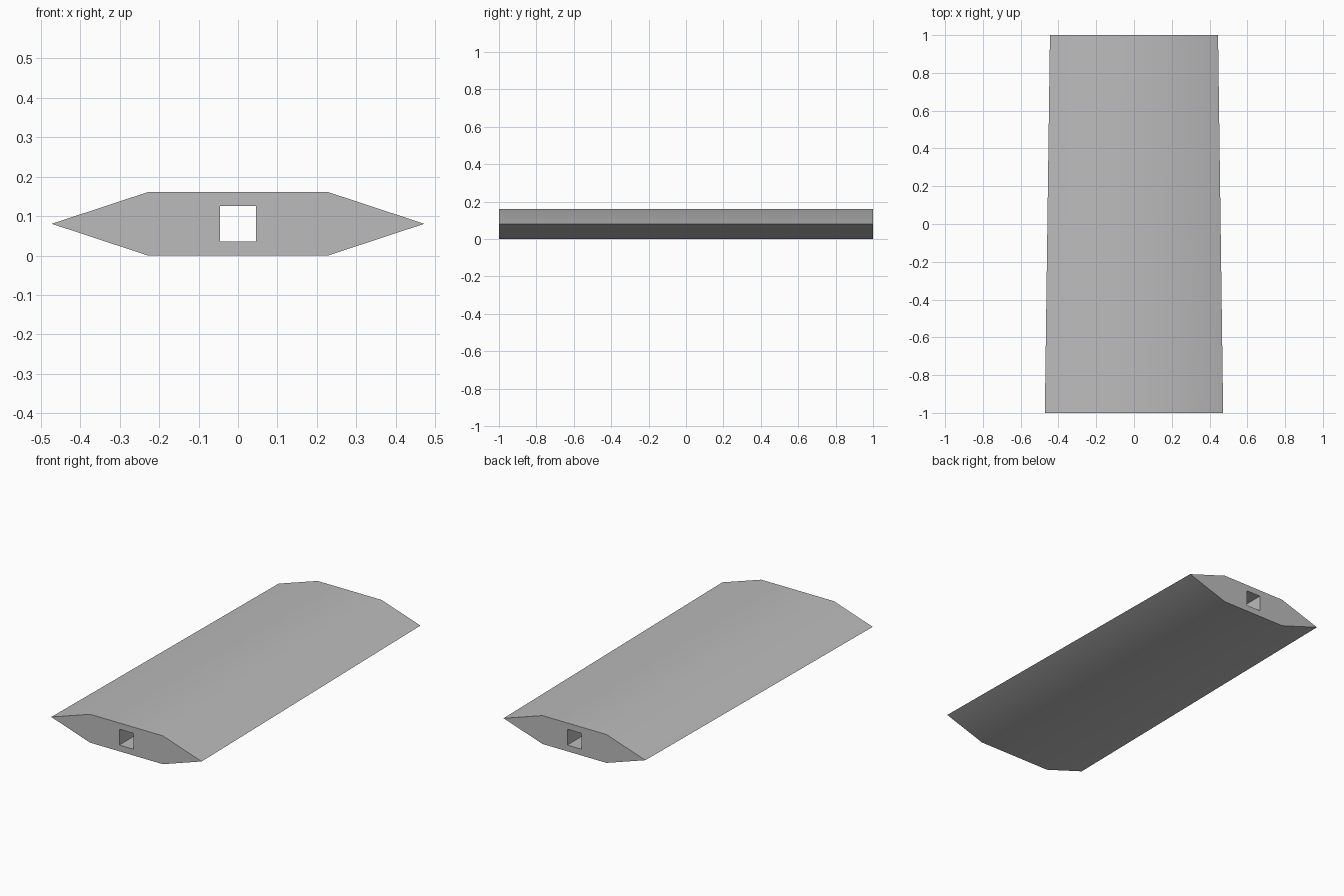
import bpy, bmesh, math

cube = bpy.data.objects.get("Cube")
if cube:
    bpy.data.objects.remove(cube, do_unlink=True)

HEIGHT = 0.161
BEVEL = 0.244      # width of the sloping edge, the same along the blade
HOLE = 0.045       # half width of the square bore
MID = HEIGHT / 2

grey = bpy.data.materials.new("plain grey")
grey.use_nodes = True
colour = (0.5, 0.5, 0.5, 1)
grey.diffuse_color = colour
grey.node_tree.nodes["Principled BSDF"].inputs["Base Color"].default_value = colour

bm = bmesh.new()


def ring(points, y):
    return [bm.verts.new((x, y, z)) for x, z in points]


def section(half, y):
    """Six-sided outline and square bore at one end."""
    flat = half - BEVEL
    outer = ring([(-half, MID), (-flat, HEIGHT), (flat, HEIGHT),
                  (half, MID), (flat, 0), (-flat, 0)], y)
    inner = ring([(-HOLE, MID + HOLE), (HOLE, MID + HOLE),
                  (HOLE, MID - HOLE), (-HOLE, MID - HOLE)], y)
    return outer, inner


def bridge(a, b):
    for i in range(len(a)):
        j = (i + 1) % len(a)
        bm.faces.new((a[i], a[j], b[j], b[i]))


# Tapered outer skin and straight bore
front = section(0.472, -1)
back = section(0.445, 1)
for a, b in zip(front, back):
    bridge(a, b)

# End caps around the bore
for o, i in (front, back):
    bm.faces.new((o[1], o[2], i[1], i[0]))
    bm.faces.new((o[2], o[3], o[4], i[2], i[1]))
    bm.faces.new((o[4], o[5], i[3], i[2]))
    bm.faces.new((o[5], o[0], o[1], i[0], i[3]))

bmesh.ops.recalc_face_normals(bm, faces=bm.faces)
mesh = bpy.data.meshes.new("tapered_blade")
bm.to_mesh(mesh)
bm.free()
mesh.materials.append(grey)
blade = bpy.data.objects.new("tapered_blade", mesh)
bpy.context.collection.objects.link(blade)

# Soft ridges, crisp tips and ends
bpy.ops.object.select_all(action="DESELECT")
blade.select_set(True)
bpy.context.view_layer.objects.active = blade
bpy.ops.object.shade_smooth_by_angle(angle=math.radians(30))
